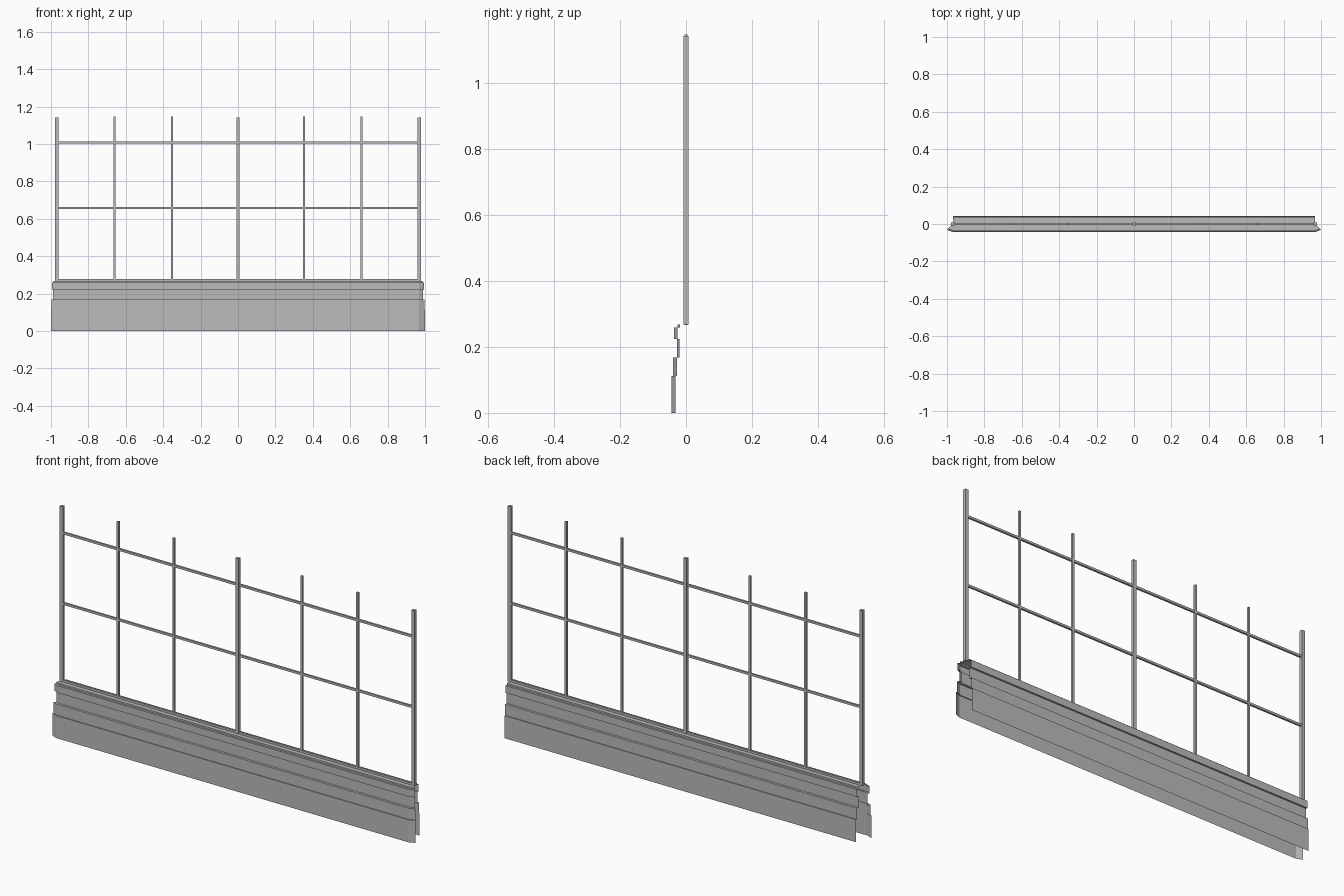
import bpy, bmesh

cube = bpy.data.objects.get("Cube")
if cube:
    bpy.data.objects.remove(cube, do_unlink=True)

grey = bpy.data.materials.new("plain_grey")
grey.use_nodes = True
grey.diffuse_color = (0.5, 0.5, 0.5, 1)
grey.node_tree.nodes["Principled BSDF"].inputs["Base Color"].default_value = (0.5, 0.5, 0.5, 1)

END = 0.969           # x of the end posts and of the corner pivots
BASE_TOP = 0.267
POST_TOP = 1.141


def finish(name, bm):
    mesh = bpy.data.meshes.new(name)
    bm.to_mesh(mesh)
    bm.free()
    mesh.materials.append(grey)
    obj = bpy.data.objects.new(name, mesh)
    bpy.context.collection.objects.link(obj)
    return obj


def box(name, x0, x1, depth, z0, z1):
    bm = bmesh.new()
    bmesh.ops.create_cube(bm, size=1)
    for v in bm.verts:
        v.co = (x0 if v.co.x < 0 else x1, v.co.y * depth, z0 if v.co.z < 0 else z1)
    return finish(name, bm)


# Stepped moulding: distance from the centre line, height
profile = [(0.044, 0), (0.044, 0.112), (0.039, 0.112), (0.039, 0.167),
           (0.027, 0.167), (0.027, 0.223), (0.036, 0.223), (0.036, 0.259),
           (0.026, 0.259), (0.026, BASE_TOP)]


def front_path(d):
    k = d * 0.707
    return [(-END - k, -k), (-END, -d), (END, -d), (END + k, -k)]


def back_path(d):
    return [(END, d), (-END, d)]


def moulding(name, path):
    """Sweep the profile along a plan path and close the top to the centre line."""
    bm = bmesh.new()
    rows = [[bm.verts.new((x, y, z)) for x, y in path(d)] for d, z in profile]
    for low, high in zip(rows, rows[1:]):
        for i in range(len(low) - 1):
            bm.faces.new((low[i], low[i + 1], high[i + 1], high[i]))
    side = 1 if rows[0][-1].co.x > 0 else -1
    ends = [bm.verts.new((s * side * END, 0, BASE_TOP)) for s in (1, -1)]
    bm.faces.new(rows[-1] + ends)
    return finish(name, bm)


moulding("base_front", front_path)
moulding("base_back", back_path)

# Main posts
for label, x in (("right", -END), ("middle", 0), ("left", END)):
    box(label + "_post", x - 0.0085, x + 0.0085, 0.015, BASE_TOP, POST_TOP)

# Slender glazing bars
for label, s in (("right", -1), ("left", 1)):
    for place, x in (("inner", 0.353), ("outer", 0.66)):
        box(f"{label}_{place}_bar", s * x - 0.005, s * x + 0.005, 0.010, BASE_TOP, 1.146)

# Horizontal rails
for label, z in (("bottom", 0.272), ("middle", 0.657), ("top", 1.008)):
    box(label + "_rail", -END, END, 0.010, z - 0.0055, z + 0.0055)
